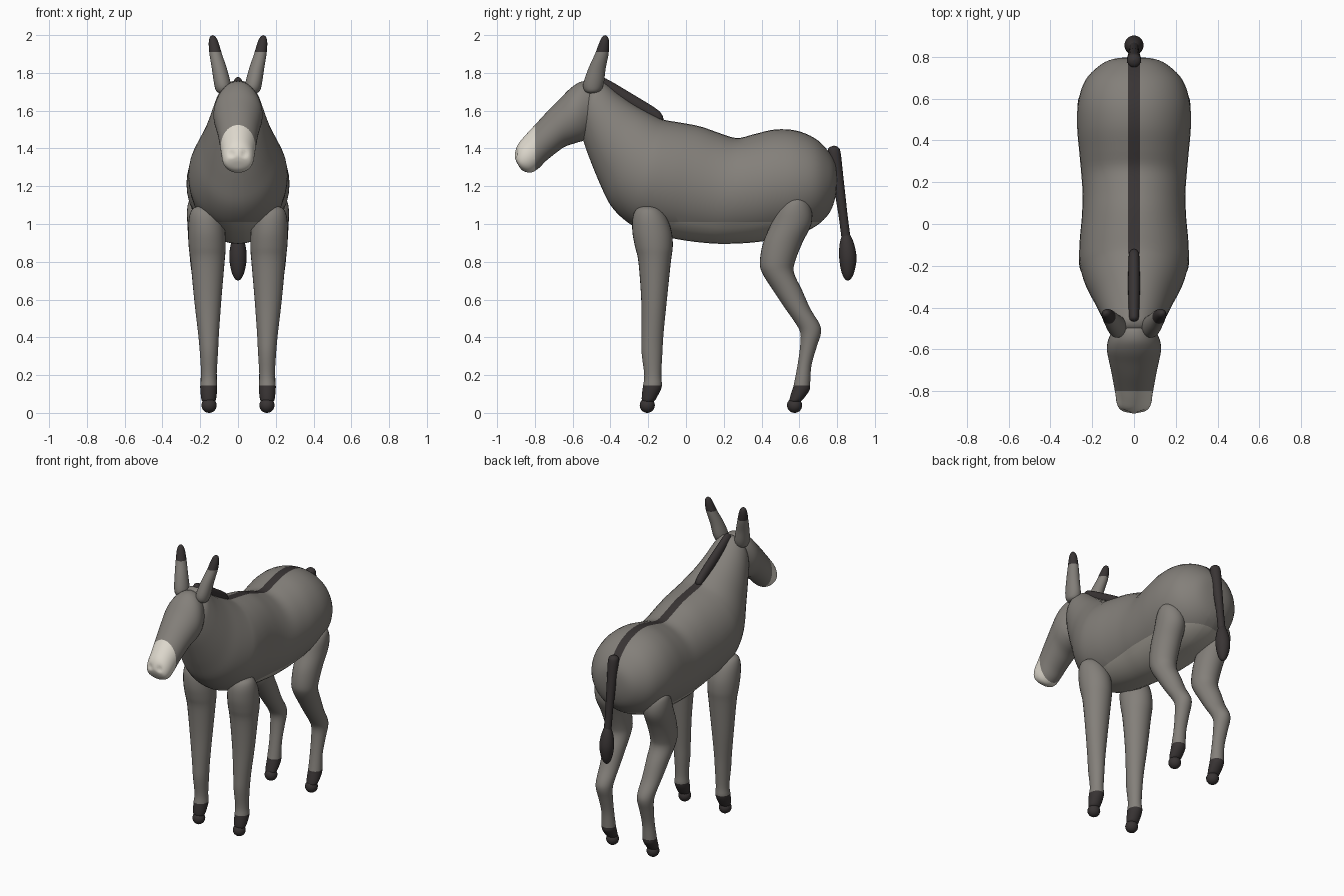
import bpy, bmesh, math
from mathutils import Vector


def material(name, rgb):
    m = bpy.data.materials.new(name)
    m.diffuse_color = (*rgb, 1)
    return m


GREY = material("grey coat", (0.23, 0.215, 0.195))
DARK = material("dark hair and hoof", (0.04, 0.034, 0.034))
BELLY = material("pale belly", (0.40, 0.375, 0.33))
CREAM = material("cream muzzle", (0.74, 0.70, 0.62))


def smooth_rows(rows, n):
    """Catmull-Rom interpolation between the section rows."""
    out = []
    for i in range(len(rows) - 1):
        p0, p1, p2, p3 = rows[max(i - 1, 0)], rows[i], rows[i + 1], rows[min(i + 2, len(rows) - 1)]
        for k in range(n):
            t = k / n
            out.append([0.5 * (2 * b + (c - a) * t + (2 * a - 5 * b + 4 * c - d) * t * t
                               + (3 * b - a - 3 * c + d) * t ** 3)
                        for a, b, c, d in zip(p0, p1, p2, p3)])
    out.append(list(rows[-1]))
    return out


def loft(name, rows, mats, cuts=(), rule=None, mirror=False, sides=32, n=4, tweak=None):
    """Rows: top y, top z, bottom y, bottom z, half width, x centre."""
    bm = bmesh.new()
    rings = []
    for ty, tz, by, bz, hw, xc in smooth_rows(rows, n):
        c, r = Vector((xc, (ty + by) / 2, (tz + bz) / 2)), Vector((0, (ty - by) / 2, (tz - bz) / 2))
        rings.append([bm.verts.new(c + r * math.cos(a) + Vector((max(hw, 0) * math.sin(a), 0, 0)))
                      for a in (2 * math.pi * k / sides for k in range(sides))])
    for a, b in zip(rings, rings[1:]):
        for k in range(sides):
            j = (k + 1) % sides
            bm.faces.new((a[k], a[j], b[j], b[k]))
    bmesh.ops.remove_doubles(bm, verts=bm.verts[:], dist=0.0005)
    if tweak:
        for v in bm.verts:
            tweak(v.co)
    for co, no in cuts:
        bmesh.ops.bisect_plane(bm, geom=bm.verts[:] + bm.edges[:] + bm.faces[:], plane_co=co, plane_no=no)
    bmesh.ops.recalc_face_normals(bm, faces=bm.faces[:])
    for f in bm.faces:
        f.smooth = True
        if rule:
            f.material_index = rule(f.calc_center_median(), f.normal)
    return finish(name, bm, mats, mirror)


def finish(name, bm, mats, mirror=False):
    me = bpy.data.meshes.new(name)
    bm.to_mesh(me)
    bm.free()
    for m in mats:
        me.materials.append(m)
    ob = bpy.data.objects.new(name, me)
    bpy.context.collection.objects.link(ob)
    if mirror:
        ob.modifiers.new("Mirror", 'MIRROR').use_mirror_merge = False
    return ob


def column(rows):
    """Horizontal sections: z, y centre, y radius, x centre, x radius."""
    return [(y - ry, z, y + ry, z, rx, x) for z, y, ry, x, rx in rows]


def mid(rows):
    return [r + (0,) for r in rows]


# Torso and neck, with back stripe and pale underside
body = [
    (.80, 1.23, .80, 1.23, 0), (.79, 1.32, .79, 1.14, .10), (.75, 1.39, .76, 1.06, .17),
    (.68, 1.455, .69, .99, .235), (.58, 1.495, .58, .94, .268), (.47, 1.50, .45, .915, .272),
    (.36, 1.475, .33, .90, .262), (.27, 1.455, .20, .895, .252), (.18, 1.48, .10, .90, .246),
    (.08, 1.515, -.02, .915, .25), (-.02, 1.535, -.14, .94, .26), (-.10, 1.548, -.25, .975, .262),
    (-.14, 1.56, -.33, 1.025, .25), (-.20, 1.59, -.40, 1.10, .225), (-.28, 1.635, -.45, 1.20, .19),
    (-.36, 1.69, -.50, 1.32, .158), (-.42, 1.74, -.54, 1.43, .132), (-.46, 1.76, -.56, 1.52, .11),
    (-.505, 1.74, -.56, 1.59, .07), (-.54, 1.67, -.54, 1.67, 0)]


def body_rule(c, n):
    if c.z < 1.01:
        return 2
    return 1 if abs(c.x) < .028 and c.y > -.14 and c.z > 1.36 else 0


loft("body", mid(body), [GREY, DARK, BELLY],
     [((.028, 0, 0), (1, 0, 0)), ((-.028, 0, 0), (1, 0, 0)), ((0, 0, 1.01), (0, 0, 1))],
     body_rule, sides=40)


# Head with cream muzzle and nostril dimples
def nostrils(co):
    d = (Vector((abs(co.x), co.y, co.z)) - Vector((.032, -.892, 1.37))).length
    if d < .025:
        co.y += .014 * (1 - d / .025)


head = [
    (-.47, 1.64, -.47, 1.64, 0), (-.49, 1.74, -.47, 1.52, .08), (-.55, 1.755, -.53, 1.45, .118),
    (-.61, 1.72, -.58, 1.43, .13), (-.67, 1.66, -.64, 1.41, .12), (-.73, 1.60, -.69, 1.375, .108),
    (-.79, 1.535, -.74, 1.335, .098), (-.85, 1.47, -.78, 1.295, .089), (-.89, 1.42, -.82, 1.272, .083),
    (-.906, 1.37, -.855, 1.278, .068), (-.902, 1.34, -.875, 1.292, .04), (-.89, 1.315, -.89, 1.315, 0)]
loft("head", mid(head), [GREY, CREAM], [((0, -.8, 0), (0, 1, 0))],
     lambda c, n: int(c.y < -.8), sides=40, tweak=nostrils)

# Ears with dark tips
ear = [(1.69, -.497, 0, .078, 0), (1.70, -.495, .038, .078, .034), (1.74, -.49, .054, .082, .044),
       (1.82, -.472, .046, .098, .040), (1.90, -.446, .036, .118, .033), (1.96, -.433, .026, .129, .026),
       (1.99, -.429, .015, .133, .015), (2.0, -.428, 0, .134, 0)]
loft("ear", column(ear), [GREY, DARK], [((0, 0, 1.91), (0, 0, 1))],
     lambda c, n: int(c.z > 1.91), mirror=True, sides=24)

# Mane
mane = [(-.47, 1.75, -.47, 1.75, 0), (-.455, 1.775, -.47, 1.72, .02), (-.42, 1.768, -.44, 1.70, .025),
        (-.29, 1.692, -.31, 1.62, .028), (-.16, 1.612, -.18, 1.55, .026), (-.125, 1.575, -.14, 1.535, .02),
        (-.12, 1.55, -.12, 1.55, 0)]
loft("mane", mid(mane), [DARK], sides=20)

# Tail and tuft
tail = [(1.415, .785, 0, 0, 0), (1.405, .783, .024, 0, .024), (1.375, .785, .034, 0, .034),
        (1.25, .803, .030, 0, .030), (1.05, .831, .024, 0, .024), (.90, .85, .022, 0, .022),
        (.85, .853, 0, 0, 0)]
loft("tail", column(tail), [DARK], sides=20)
tuft = [(.96, .846, 0, 0, 0), (.945, .848, .02, 0, .02), (.89, .852, .039, 0, .039),
        (.82, .857, .046, 0, .046), (.75, .857, .035, 0, .035), (.71, .857, .017, 0, .017),
        (.70, .857, 0, 0, 0)]
loft("tail_tuft", column(tuft), [DARK], sides=20)

# Legs with dark feet
front = [(1.10, -.2, 0, .175, 0), (1.085, -.2, .055, .175, .06), (1.04, -.193, .088, .17, .088),
         (.96, -.18, .104, .166, .098), (.88, -.17, .10, .163, .098), (.80, -.166, .086, .161, .09),
         (.60, -.169, .068, .16, .072), (.42, -.177, .058, .156, .055), (.32, -.18, .055, .154, .048),
         (.20, -.176, .045, .154, .041), (.14, -.178, .05, .155, .045), (.09, -.192, .042, .155, .041),
         (.06, -.20, .03, .155, .032), (.05, -.20, 0, .155, 0)]
hind = [(1.145, .58, 0, .19, 0), (1.13, .58, .052, .19, .062), (1.08, .573, .090, .185, .084),
        (1.0, .557, .107, .18, .088), (.90, .512, .104, .174, .087), (.80, .484, .093, .17, .083),
        (.74, .488, .084, .167, .078), (.65, .537, .077, .163, .07), (.55, .593, .066, .16, .062),
        (.47, .645, .062, .157, .056), (.42, .66, .054, .156, .052), (.35, .648, .044, .155, .046),
        (.25, .627, .037, .154, .041), (.15, .614, .043, .155, .044), (.12, .608, .046, .155, .044),
        (.08, .588, .038, .155, .04), (.06, .577, .028, .155, .032), (.05, .575, 0, .155, 0)]
for name, rows, foot_y in (("front", front, -.205), ("hind", hind, .575)):
    loft(name + "_leg", column(rows), [GREY, DARK], [((0, 0, .145), (0, 0, 1))],
         lambda c, n: int(c.z < .145), mirror=True, sides=28)
    bm = bmesh.new()
    bmesh.ops.create_uvsphere(bm, u_segments=20, v_segments=14, radius=.04)
    bmesh.ops.translate(bm, verts=bm.verts[:], vec=(.153, foot_y, .04))
    for f in bm.faces:
        f.smooth = True
    finish(name + "_hoof", bm, [DARK], True)
